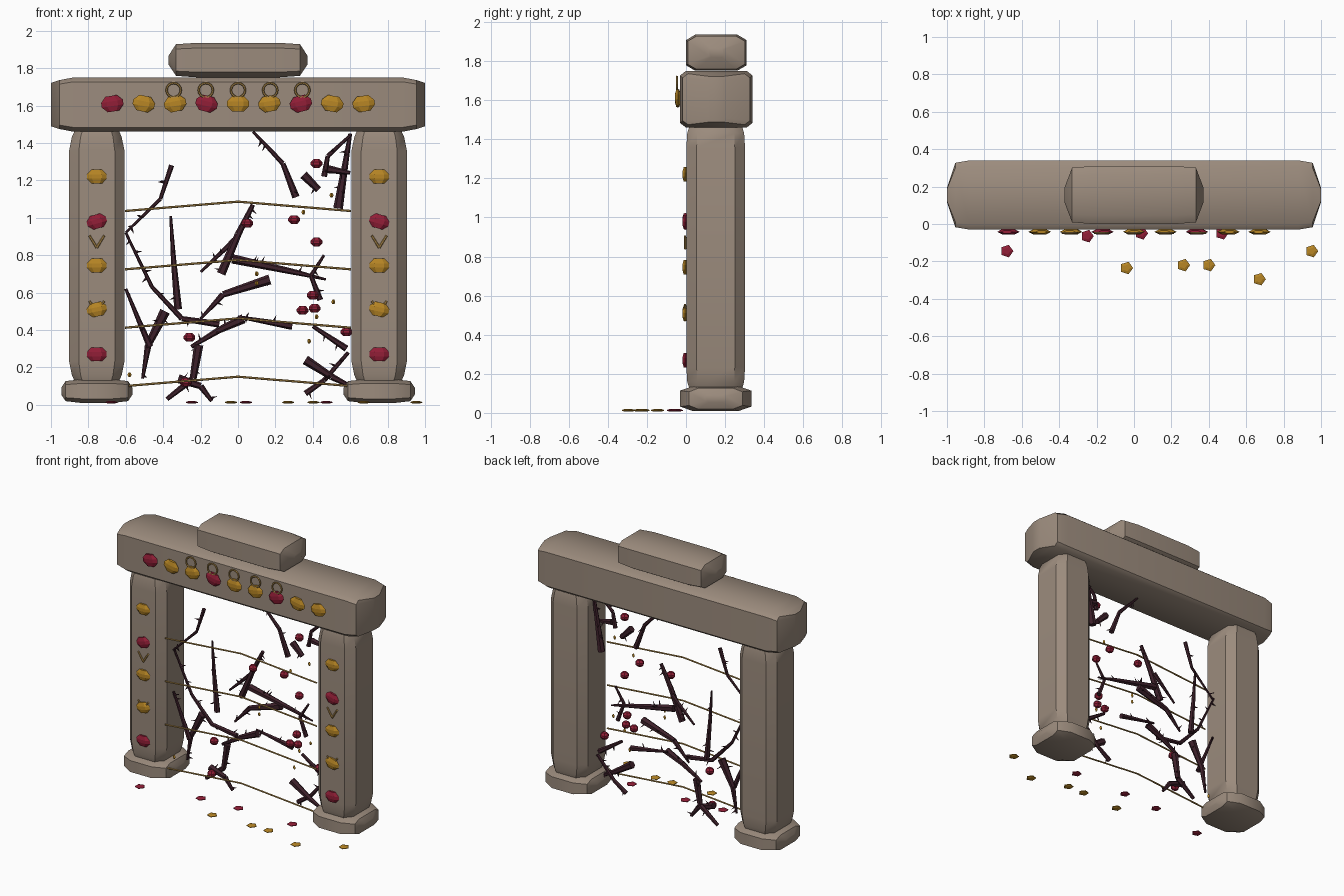
import bpy, bmesh, math, random
from mathutils import Vector, Matrix

random.seed(4)
cube = bpy.data.objects.get("Cube")
if cube:
    bpy.data.objects.remove(cube, do_unlink=True)


def material(name, color, roughness=0.7):
    mat = bpy.data.materials.new(name)
    mat.use_nodes = True
    mat.diffuse_color = (*color, 1)
    shader = mat.node_tree.nodes["Principled BSDF"]
    shader.inputs["Base Color"].default_value = (*color, 1)
    shader.inputs["Roughness"].default_value = roughness
    return mat


STONE = material("stone", (0.33, 0.26, 0.205))
GOLD = material("gold gem", (0.48, 0.24, 0.018))
RUBY = material("ruby gem", (0.29, 0.013, 0.038))
WOOD = material("dark wood", (0.048, 0.015, 0.024))
WIRE = material("pale gold", (0.48, 0.29, 0.08))


def finish(bm, name, mat, smooth=None):
    bmesh.ops.recalc_face_normals(bm, faces=bm.faces)
    mesh = bpy.data.meshes.new(name)
    bm.to_mesh(mesh)
    bm.free()
    mesh.materials.append(mat)
    obj = bpy.data.objects.new(name, mesh)
    bpy.context.collection.objects.link(obj)
    if smooth:
        bpy.ops.object.select_all(action='DESELECT')
        obj.select_set(True)
        bpy.context.view_layer.objects.active = obj
        bpy.ops.object.shade_smooth_by_angle(angle=math.radians(smooth))
    return obj


def loft(bm, rings):
    """Skin a row of equal rings and cap both ends."""
    loops = [[bm.verts.new(p) for p in ring] for ring in rings]
    for a, b in zip(loops, loops[1:]):
        for i in range(len(a)):
            j = (i + 1) % len(a)
            bm.faces.new((a[i], a[j], b[j], b[i]))
    bm.faces.new(loops[0])
    bm.faces.new(loops[-1])


def stone(name, centre, half, axis, chamfer, stations):
    """Worn block: chamfered sections (position, width, depth) along an axis."""
    c = 1 - chamfer
    section = [(1, c), (c, 1), (-c, 1), (-1, c), (-1, -c), (-c, -1), (c, -1), (1, -c)]
    rings = []
    for t, su, sv in stations:
        ring = []
        for u, v in section:
            p = (t, u * su, v * sv) if axis == 'X' else (u * su, v * sv, t)
            ring.append([centre[k] + half[k] * p[k] for k in range(3)])
        rings.append(ring)
    bm = bmesh.new()
    loft(bm, rings)
    return finish(bm, name, STONE, 42)


def mirrored(stations):
    return [(-t, u, v) for t, u, v in stations] + [s for s in reversed(stations)]


def strut(bm, a, b, ra, rb, sides=6):
    a, b = Vector(a), Vector(b)
    d = b - a
    turn = d.to_track_quat('Z', 'Y').to_matrix().to_4x4()
    bmesh.ops.create_cone(bm, cap_ends=True, segments=sides, radius1=ra, radius2=rb,
                          depth=d.length, matrix=Matrix.Translation((a + b) / 2) @ turn)


def gem(bm, centre, size, tilt=0, sides=6):
    """Faceted double frustum around z, tilted in the front plane."""
    place = Matrix.Translation(centre) @ Matrix.Rotation(-math.radians(tilt), 4, 'Y')
    rings = []
    for z, r in ((-1, 0.5), (-0.3, 0.95), (0.3, 0.95), (1, 0.5)):
        angles = [math.tau * i / sides for i in range(sides)]
        rings.append([place @ Vector((size[0] * r * math.cos(a), size[1] * r * math.sin(a),
                                      size[2] * z)) for a in angles])
    loft(bm, rings)


# Stone frame
stone("lintel", (0, 0.155, 1.605), (1, 0.185, 0.145), 'X', 0.16,
      mirrored([(1, 0.2, 0.8), (0.955, 0.93, 0.9), (0.88, 1, 1)]))
stone("capstone", (0, 0.155, 1.843), (0.372, 0.155, 0.092), 'X', 0.3,
      mirrored([(1, 0.25, 0.25), (0.89, 0.94, 0.92), (0.6, 1, 1)]))
for side, label in ((-1, "right"), (1, "left")):
    stone(label + "_post", (side * 0.755, 0.152, 0.795), (0.148, 0.15, 0.67), 'Z', 0.35,
          mirrored([(1, 0.8, 0.9), (0.95, 0.9, 0.97), (0.84, 1, 1)]))
    stone(label + "_base", (side * 0.755, 0.152, 0.073), (0.19, 0.182, 0.063), 'X', 0.35,
          mirrored([(1, 0.3, 0.3), (0.88, 0.75, 0.85), (0.45, 1, 1)]))

# Gems set in the lintel and posts, scattered on the ground and hung as berries
gold, ruby = bmesh.new(), bmesh.new()
tilts = (9, -12, 12, -14, 0, 10, 14, -10, 8)
for i, tilt in enumerate(tilts):
    gem(ruby if i in (0, 3, 6) else gold, ((i - 4) * 0.168, -0.042, 1.61),
        (0.062, 0.018, 0.042), tilt)
for side in (-1, 1):
    for bm, z, tilt in ((gold, 1.22, 0), (ruby, 0.98, 16), (gold, 0.745, 0),
                        (gold, 0.51, 12), (ruby, 0.27, 0)):
        gem(bm, (side * 0.755, -0.004, z), (0.056, 0.018, 0.037), -side * tilt)
for x, y in ((-0.04, -0.235), (0.265, -0.22), (0.4, -0.22), (0.67, -0.295), (0.95, -0.145)):
    gem(gold, (x, y, 0.013), (0.037, 0.037, 0.007), 0, 5)
for x, y in ((-0.68, -0.145), (-0.25, -0.065), (0.04, -0.05), (0.47, -0.05)):
    gem(ruby, (x, y, 0.013), (0.037, 0.037, 0.007), 0, 5)
for x, z in ((0.42, 1.29), (0.3, 0.99), (0.05, 0.97), (0.42, 0.87), (0.4, 0.585), (0.345, 0.505),
             (0.41, 0.515), (0.58, 0.39), (-0.26, 0.36), (-0.28, 0.12)):
    gem(ruby, (x, 0.1, z), (0.033, 0.03, 0.023))
for x, z in ((0.5, 1.12), (0.1, 0.7), (0.42, 0.47), (0.38, 0.34), (0.51, 0.55), (-0.58, 0.16),
             (0.35, 1.03), (0.1, 0.65)):
    gem(gold, (x, 0.1, z), (0.01, 0.01, 0.012), 0, 4)
finish(gold, "gold_gems", GOLD)
finish(ruby, "ruby_gems", RUBY)

# Strung wires across the opening
bm = bmesh.new()
for i in range(4):
    z = 0.1 + i * 0.312
    for side in (-1, 1):
        strut(bm, (side * 0.605, 0.035, z), (0, 0.035, z + 0.05), 0.006, 0.006)
finish(bm, "wires", WIRE)

# Chevrons on the posts
bm = bmesh.new()
for side in (-1, 1):
    for z in (0.84, 0.49):
        for arm in (-1, 1):
            x = side * 0.755
            strut(bm, (x, -0.004, z), (x + arm * 0.04, -0.004, z + 0.065), 0.007, 0.006)
finish(bm, "post_chevrons", WIRE)

# Rings above the lintel gems
for i in range(-2, 3):
    bpy.ops.mesh.primitive_torus_add(location=(i * 0.172, -0.047, 1.682), major_radius=0.038,
                                     minor_radius=0.006, major_segments=16, minor_segments=6,
                                     rotation=(math.pi / 2, 0, 0))
    ring = bpy.context.object
    ring.name = "lintel_ring"
    ring.data.materials.append(WIRE)


def branches(name, plans):
    """Tapered branches: start radius, end radius, depth, then points in x and z."""
    bm = bmesh.new()
    for r0, r1, y, *path in plans:
        n = len(path) - 1
        for i in range(n):
            a, b = (Vector((x, y, z)) for x, z in path[i:i + 2])
            ra, rb = (r0 + (r1 - r0) * k / n for k in (i, i + 1))
            strut(bm, a, b, ra, rb)
            # Thorns
            for _ in range(max(1, int((b - a).length / 0.08))):
                t, turn = random.uniform(0.1, 0.9), random.uniform(0, math.tau)
                d = (b - a).normalized()
                out = d.orthogonal().normalized()
                out.rotate(Matrix.Rotation(turn, 3, d))
                root = a.lerp(b, t)
                reach = ra + (rb - ra) * t + 0.028
                strut(bm, root, root + out * reach + d * 0.012, 0.009, 0.0005, 4)
    finish(bm, name, WOOD)


branches("upper_branches", [
    (0.007, 0.02, 0.13, (0.08, 1.46), (0.24, 1.29), (0.31, 1.11)),
    (0.01, 0.026, 0.2, (0.6, 1.45), (0.535, 1.05)),
    (0.008, 0.016, 0.15, (0.6, 1.44), (0.48, 1.33), (0.46, 1.22)),
    (0.024, 0.018, 0.12, (0.35, 1.23), (0.43, 1.15)),
    (0.022, 0.01, 0.16, (0.48, 1.26), (0.6, 1.24)),
    (0.014, 0.006, 0.12, (-0.355, 1.28), (-0.415, 1.1), (-0.6, 0.92)),
    (0.007, 0.021, 0.22, (-0.36, 1.01), (-0.345, 0.78), (-0.32, 0.51)),
    (0.012, 0.024, 0.17, (0.08, 1.07), (0, 0.91), (-0.09, 0.7)),
    (0.007, 0.015, 0.19, (-0.2, 0.71), (-0.02, 0.88)),
])
branches("lower_branches", [
    (0.007, 0.018, 0.13, (-0.6, 0.92), (-0.46, 0.63), (-0.3, 0.46), (-0.1, 0.43)),
    (0.007, 0.027, 0.25, (-0.2, 0.46), (-0.08, 0.59), (0.17, 0.67)),
    (0.025, 0.006, 0.18, (-0.03, 0.78), (0.3, 0.71), (0.47, 0.67)),
    (0.01, 0.025, 0.18, (-0.25, 0.31), (-0.1, 0.4), (0.03, 0.46)),
    (0.008, 0.02, 0.21, (0.0, 0.47), (0.29, 0.42)),
    (0.028, 0.008, 0.15, (-0.39, 0.5), (-0.48, 0.32), (-0.51, 0.14)),
    (0.008, 0.018, 0.12, (-0.6, 0.62), (-0.53, 0.45), (-0.47, 0.31)),
    (0.025, 0.012, 0.18, (-0.21, 0.32), (-0.24, 0.14), (-0.38, 0.03)),
    (0.024, 0.01, 0.14, (-0.32, 0.14), (-0.2, 0.1), (-0.14, 0.02)),
    (0.026, 0.01, 0.1, (0.36, 0.24), (0.5, 0.15), (0.6, 0.1)),
    (0.01, 0.016, 0.17, (0.59, 0.28), (0.46, 0.13), (0.36, 0.06)),
    (0.01, 0.018, 0.16, (0.4, 0.42), (0.58, 0.3)),
    (0.007, 0.016, 0.15, (0.46, 0.8), (0.39, 0.69), (0.44, 0.56)),
])
